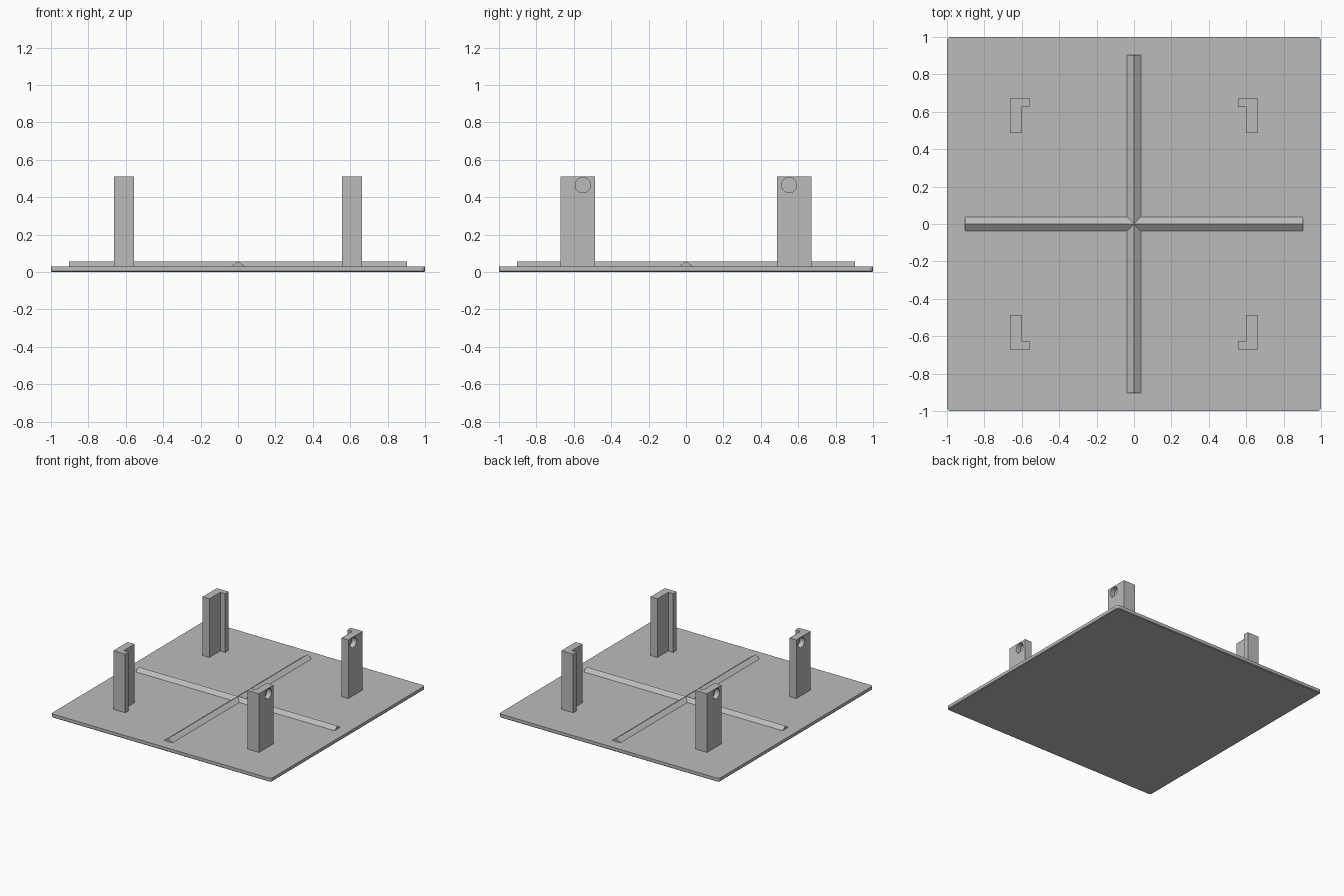
import bpy
import bmesh
import math
from mathutils import Matrix, Vector

cube = bpy.data.objects.get("Cube")
if cube:
    bpy.data.objects.remove(cube, do_unlink=True)

PLATE_TOP = 0.03
POST_TOP = 0.512

grey = bpy.data.materials.new("plain grey")
grey.use_nodes = True
grey.diffuse_color = (0.5, 0.5, 0.5, 1)
grey.node_tree.nodes["Principled BSDF"].inputs["Base Color"].default_value = (0.5, 0.5, 0.5, 1)


def make_object(name, bm):
    bmesh.ops.recalc_face_normals(bm, faces=bm.faces)
    mesh = bpy.data.meshes.new(name)
    bm.to_mesh(mesh)
    bm.free()
    mesh.materials.append(grey)
    obj = bpy.data.objects.new(name, mesh)
    bpy.context.collection.objects.link(obj)
    return obj


def prism(name, points, sweep):
    """Extrude a closed outline along the sweep vector."""
    bm = bmesh.new()
    face = bm.faces.new([bm.verts.new(p) for p in points])
    result = bmesh.ops.extrude_face_region(bm, geom=[face], use_keep_orig=True)
    moved = [v for v in result["geom"] if isinstance(v, bmesh.types.BMVert)]
    bmesh.ops.translate(bm, verts=moved, vec=sweep)
    return make_object(name, bm)


def boolean(target, other, operation):
    mod = target.modifiers.new(operation.lower(), "BOOLEAN")
    mod.operation = operation
    mod.solver = "EXACT"
    mod.object = other
    bpy.context.view_layer.objects.active = target
    bpy.ops.object.modifier_apply(modifier=mod.name)
    bpy.data.objects.remove(other, do_unlink=True)


def smooth(obj):
    bpy.ops.object.select_all(action="DESELECT")
    obj.select_set(True)
    bpy.context.view_layer.objects.active = obj
    bpy.ops.object.shade_smooth_by_angle(angle=math.radians(30))


# Base plate with rounded corners and a softened lower edge
bm = bmesh.new()
bmesh.ops.create_cube(bm, size=1, matrix=Matrix.Translation((0, 0, PLATE_TOP / 2))
                      @ Matrix.Diagonal((2, 2, PLATE_TOP, 1)))
uprights = [e for e in bm.edges if abs(e.verts[0].co.z - e.verts[1].co.z) > 0.01]
bmesh.ops.bevel(bm, geom=uprights, offset=0.02, segments=6, profile=0.5, affect="EDGES")
lower = [e for e in bm.edges if all(v.co.z < 0.001 for v in e.verts)]
bmesh.ops.bevel(bm, geom=lower, offset=0.005, segments=1, affect="EDGES")
smooth(make_object("base_plate", bm))

# Two crossing ridges of triangular section, joined into one
HALF, WIDE, RIDGE_TOP = 0.904, 0.037, 0.057
section = [(-WIDE, PLATE_TOP), (WIDE, PLATE_TOP), (0, RIDGE_TOP)]
cross = prism("cross_ridge", [(-HALF, w, z) for w, z in section], Vector((2 * HALF, 0, 0)))
other = prism("ridge_y", [(w, -HALF, z) for w, z in section], Vector((0, 2 * HALF, 0)))
boolean(cross, other, "UNION")

# Four L-shaped posts, each with a blind round hole in its outer face
OUT_X, WEB_X, LIP_X = 0.662, 0.6, 0.555
OUT_Y, LIP_Y, IN_Y = 0.672, 0.627, 0.486
outline = [(OUT_X, IN_Y), (OUT_X, OUT_Y), (LIP_X, OUT_Y),
           (LIP_X, LIP_Y), (WEB_X, LIP_Y), (WEB_X, IN_Y)]
for side_x, x_name in ((1, "left"), (-1, "right")):
    for side_y, y_name in ((-1, "front"), (1, "back")):
        post = prism(f"{y_name}_{x_name}_post",
                     [(x * side_x, y * side_y, PLATE_TOP) for x, y in outline],
                     Vector((0, 0, POST_TOP - PLATE_TOP)))
        bm = bmesh.new()
        place = (Matrix.Translation((side_x * OUT_X, side_y * 0.551, 0.465))
                 @ Matrix.Rotation(math.pi / 2, 4, "Y"))
        bmesh.ops.create_cone(bm, cap_ends=True, segments=32, radius1=0.041,
                              radius2=0.041, depth=0.08, matrix=place)
        drill = make_object("hole_cutter", bm)
        drill.hide_render = True
        boolean(post, drill, "DIFFERENCE")
        smooth(post)
